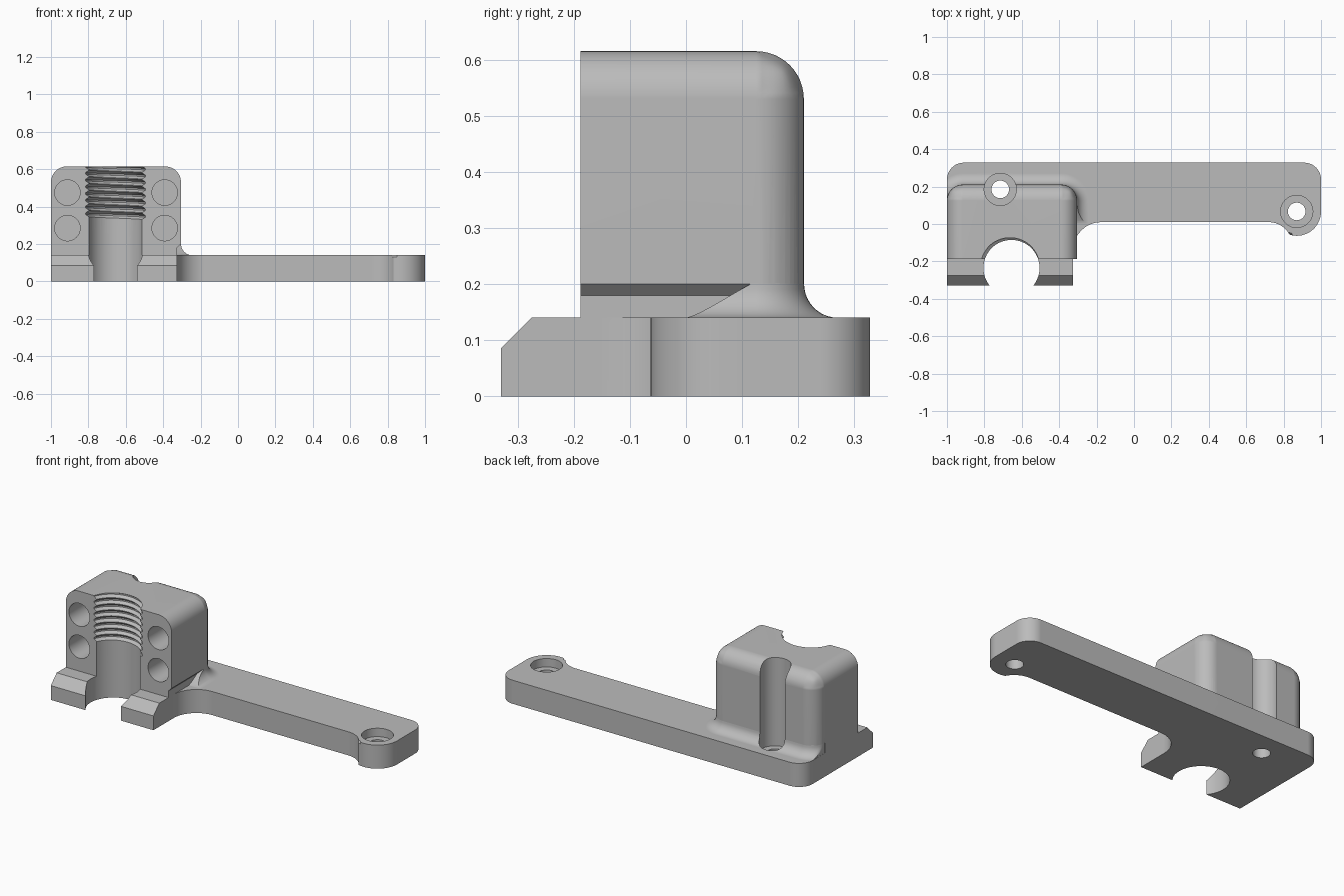
import bpy, bmesh
from math import sin, cos, pi, radians, sqrt
from mathutils import Matrix

if "Cube" in bpy.data.objects:
    bpy.data.objects.remove(bpy.data.objects["Cube"])

grey = bpy.data.materials.new("plain_grey")
grey.use_nodes = True
grey.diffuse_color = (0.5, 0.5, 0.5, 1)
grey.node_tree.nodes["Principled BSDF"].inputs["Base Color"].default_value = grey.diffuse_color

TOP = 0.14          # plate thickness
SIDE = -0.305       # right wall of the block
BACK = 0.21         # rear wall of the block
R = 0.085           # block rounding


def finish(name, bm):
    bmesh.ops.recalc_face_normals(bm, faces=bm.faces)
    mesh = bpy.data.meshes.new(name)
    bm.to_mesh(mesh)
    bm.free()
    mesh.materials.append(grey)
    ob = bpy.data.objects.new(name, mesh)
    bpy.context.collection.objects.link(ob)
    return ob


def loft(bm, sections):
    """Closed solid through equal-length closed sections."""
    rings = [[bm.verts.new(p) for p in s] for s in sections]
    for a, b in zip(rings, rings[1:]):
        for i in range(len(a)):
            j = (i + 1) % len(a)
            bm.faces.new((a[i], a[j], b[j], b[i]))
    bm.faces.new(rings[0])
    bm.faces.new(rings[-1])


def arc(cx, cy, r, start, end, n=12):
    angles = [radians(start + (end - start) * i / n) for i in range(n + 1)]
    return [(cx + r * cos(a), cy + r * sin(a)) for a in angles]


def cylinder(name, loc, r, depth, along_y=False):
    """Cylinder starting at loc and running up z, or along +y."""
    bm = bmesh.new()
    bmesh.ops.create_cone(bm, cap_ends=True, segments=64, radius1=r, radius2=r, depth=depth,
                          matrix=Matrix.Translation((0, 0, depth / 2)))
    turn = Matrix.Rotation(-pi / 2 if along_y else 0, 4, "X")
    bm.transform(Matrix.Translation(loc) @ turn)
    return finish(name, bm)


def combine(body, other, operation):
    mod = body.modifiers.new("combine", "BOOLEAN")
    mod.operation, mod.object, mod.solver = operation, other, "EXACT"
    bpy.context.view_layer.objects.active = body
    bpy.ops.object.modifier_apply(modifier=mod.name)
    bpy.data.objects.remove(other)


# Base plate with a round boss and a small chamfer around the top
outline = ([(-1, -0.15), (-0.325, -0.15)]
           + arc(-0.175, -0.14, 0.15, 180, 90)
           + arc(0.72, -0.116, 0.126, 90, 29)
           + arc(0.87, 0.067, 0.13, 256, 360, 20)
           + arc(0.91, 0.238, 0.09, 0, 90)
           + arc(-0.91, 0.238, 0.09, 90, 180))
bm = bmesh.new()
loft(bm, [[(x, y, z) for x, y in outline] for z in (0, TOP)])
rim = [e for e in bm.edges
       if all(v.co.z > TOP - 0.01 for v in e.verts)
       and not all(v.co.x < -0.99 and v.co.y < 0.239 for v in e.verts)
       and not all(v.co.y < -0.139 for v in e.verts)]
bmesh.ops.bevel(bm, geom=rim, offset=0.01, segments=1, affect="EDGES")
body = finish("mount_bracket", bm)

# Front foot with a sloped nose
bm = bmesh.new()
nose = [(-0.33, 0), (-0.33, 0.085), (-0.275, TOP), (-0.1, TOP), (-0.1, 0)]
loft(bm, [[(x, y, z) for y, z in nose] for x in (-1, -0.325)])
combine(body, finish("foot", bm), "UNION")

# Lower part of the block, undercut on the right
bm = bmesh.new()
neck = [(-1, 0), (-0.325, 0), (-0.325, 0.18), (SIDE, 0.2), (-0.35, 0.25), (-0.95, 0.25), (-1, 0.2)]
loft(bm, [[(x, y, z) for x, z in neck] for y in (-0.188, BACK - R)])
combine(body, finish("block_neck", bm), "UNION")

# Flared fillet between plate and block
def flare_ring(z, d, front):
    ring = ([(-0.6, front), (SIDE + d, front)]
            + arc(SIDE - R, BACK - R, R + d, 0, 90)
            + arc(-1 + R, BACK - R, R + d, 90, 180)
            + [(-0.95, BACK - R)])
    return [(max(x, -0.999), y, z) for x, y in ring]

rings = [flare_ring(0.1, 0.06, 0)]
F = 0.06
for i in range(11):
    a = radians(9 * i)
    rings.append(flare_ring(TOP + F * (1 - cos(a)), F * (1 - sin(a)) + 0.0005, 0.115 * (i / 10) ** 1.5))
rings.append(flare_ring(0.25, -0.02, 0.118))
bm = bmesh.new()
loft(bm, rings)
combine(body, finish("fillet", bm), "UNION")

# Main block, rounded on the top sides, top rear and rear corners
bm = bmesh.new()
box = [(-1, -0.188), (SIDE, -0.188), (SIDE, BACK), (-1, BACK)]
loft(bm, [[(x, y, z) for x, y in box] for z in (0.2, 0.615)])
round_edges = []
for e in bm.edges:
    a, b = (v.co for v in e.verts)
    high, rear = min(a.z, b.z) > 0.6, min(a.y, b.y) > 0.2
    front = max(a.y, b.y) < 0
    if (high and not front) or (rear and abs(a.z - b.z) > 0.1):
        round_edges.append(e)
bmesh.ops.bevel(bm, geom=round_edges, offset=R, segments=12, profile=0.5, affect="EDGES")
combine(body, finish("block", bm), "UNION")

# Open bore at the front
BX, BY = -0.655, -0.235
combine(body, cylinder("bore", (BX, BY, -0.1), 0.15, 1), "DIFFERENCE")

# Helical thread in the upper bore
PITCH, START = 0.036, 0.328
profile = [(0.05, START)]
for turn in range(9):
    for f, r in ((0, 0.148), (0.38, 0.167), (0.6, 0.167)):
        profile.append((r, START + (turn + f) * PITCH))
profile += [(0.148, START + 9 * PITCH), (0.05, START + 9 * PITCH)]
sections = []
for i in range(49):
    t = radians(-10 + 200 * i / 48)
    sections.append([(BX + r * cos(t), BY + r * sin(t), z + PITCH * t / (2 * pi)) for r, z in profile])
bm = bmesh.new()
loft(bm, sections)
combine(body, finish("thread", bm), "DIFFERENCE")

# Four blind pockets in the front face
for x in (-0.912, -0.392):
    for z in (0.475, 0.285):
        combine(body, cylinder("pocket", (x, -0.3, z), 0.068, 0.32, True), "DIFFERENCE")

# Counterbored screw holes
for x, y in ((-0.715, 0.185), (0.87, 0.067)):
    combine(body, cylinder("counterbore", (x, y, 0.09), 0.086, 0.8), "DIFFERENCE")
    combine(body, cylinder("screw_hole", (x, y, -0.1), 0.047, 0.4), "DIFFERENCE")

# Smooth shading with crisp edges and flat large faces
bpy.ops.object.select_all(action="DESELECT")
body.select_set(True)
bpy.context.view_layer.objects.active = body
bpy.ops.object.shade_smooth_by_angle(angle=radians(25))
normals = body.modifiers.new("weighted_normals", "WEIGHTED_NORMAL")
normals.keep_sharp = True
